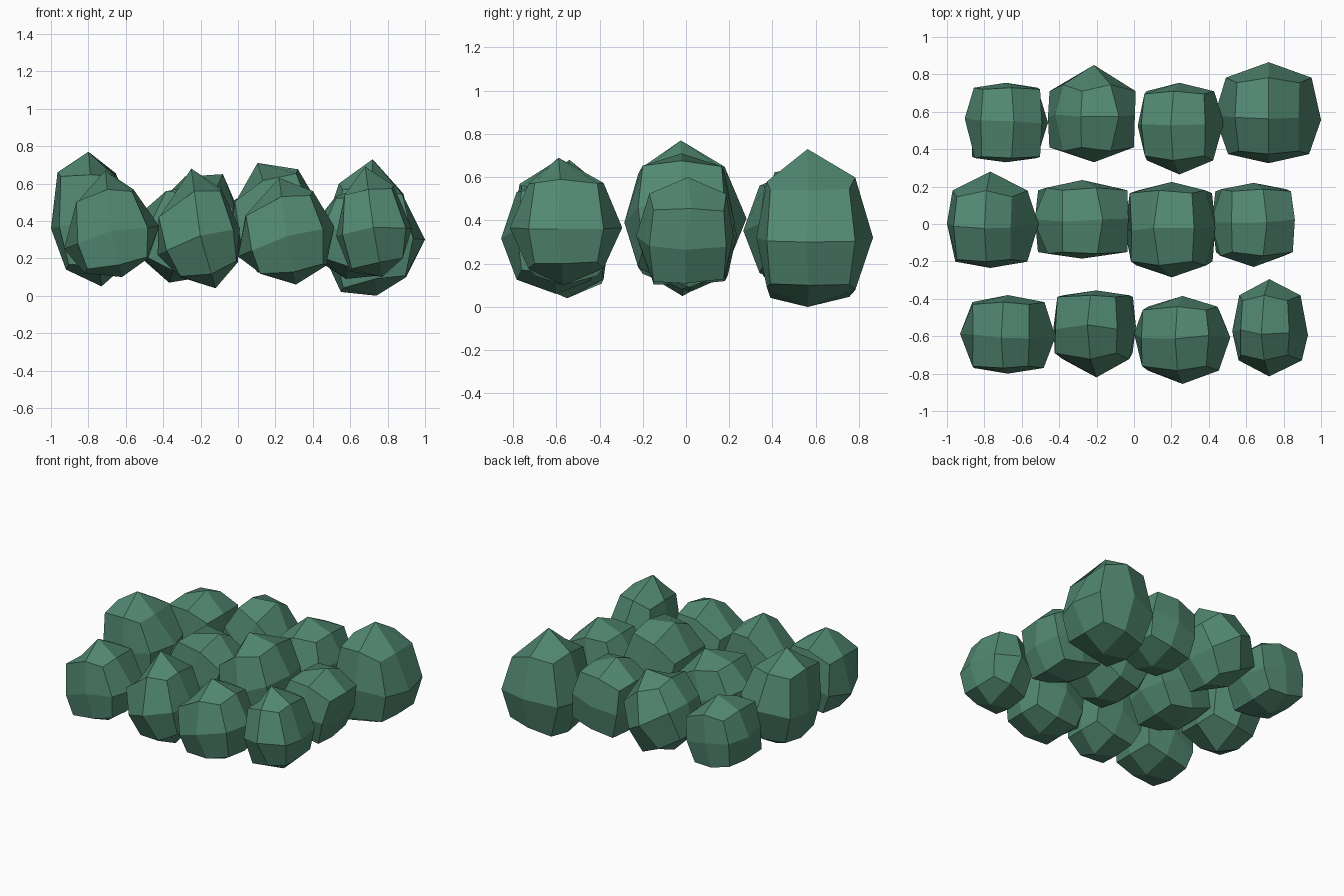
import bpy, bmesh, math, random

if "Cube" in bpy.data.objects:
    bpy.data.objects.remove(bpy.data.objects["Cube"])

green = bpy.data.materials.new("moss green stone")
green.diffuse_color = (0.085, 0.25, 0.17, 1)
green.use_nodes = True
green.node_tree.nodes["Principled BSDF"].inputs["Base Color"].default_value = green.diffuse_color

# stones with a distinct outline: y of front tip, front shoulder, waist, back
# shoulder, back tip, then eight waist points (x, z) clockwise from the peak
SHAPED = [
    ((-0.80, -0.76, -0.60, -0.43, -0.38),
     [(-.71, .67), (-.56, .57), (-.42, .37), (-.48, .20),
      (-.62, .10), (-.82, .12), (-.93, .25), (-.86, .50)]),
    ((-0.82, -0.69, -0.55, -0.39, -0.355),
     [(-.25, .68), (-.09, .57), (.01, .36), (0, .18),
      (-.12, .04), (-.31, .10), (-.43, .22), (-.42, .42)]),
    ((-0.855, -0.76, -0.60, -0.46, -0.385),
     [(.22, .63), (.40, .56), (.515, .37), (.47, .16),
      (.31, .06), (.12, .12), (0, .21), (.04, .43)]),
    ((-0.815, -0.70, -0.58, -0.41, -0.295),
     [(.68, .69), (.83, .59), (.93, .36), (.88, .20),
      (.77, .10), (.60, .13), (.525, .32), (.57, .54)]),
    ((-0.235, -0.19, -0.01, 0.145, 0.28),
     [(-.80, .77), (-.66, .64), (-.51, .45), (-.56, .20),
      (-.73, .05), (-.92, .14), (-1, .36), (-.965, .66)]),
    ((0.325, 0.39, 0.57, 0.755, 0.865),
     [(.72, .73), (.88, .54), (1, .30), (.90, .10),
      (.74, 0), (.55, .02), (.43, .28), (.54, .60)]),
]
# rounder stones: the same five y values, then x range, z range, tilt in degrees
ROUND = [
    ((-0.185, -0.15, 0.02, 0.18, 0.235), -0.54, -0.03, 0.07, 0.61, 20),
    ((-0.285, -0.20, -0.03, 0.165, 0.225), -0.05, 0.435, 0.08, 0.71, -20),
    ((-0.23, -0.15, 0.01, 0.175, 0.22), 0.41, 0.86, 0.09, 0.60, 15),
    ((0.33, 0.36, 0.55, 0.72, 0.755), -0.905, -0.46, 0.09, 0.60, 10),
    ((0.33, 0.41, 0.58, 0.71, 0.85), -0.46, 0.005, 0.08, 0.65, 28),
    ((0.265, 0.365, 0.53, 0.695, 0.755), 0.02, 0.48, 0.09, 0.64, -10),
]


def fit(values, low, high):
    a, b = min(values), max(values)
    return [low + (v - a) / (b - a) * (high - low) for v in values]


def round_outline(x0, x1, z0, z1, tilt):
    """Irregular eight-sided waist fitted to its ranges, with a slight peak."""
    pts = []
    for k in range(8):
        a = math.radians(tilt + k * 45)
        r = 1.15 if k == 0 else random.uniform(0.92, 1.08)
        pts.append((r * math.sin(a), r * math.cos(a)))
    return list(zip(fit([p[0] for p in pts], x0, x1), fit([p[1] for p in pts], z0, z1)))


def stone(name, ys, outline):
    """Faceted stone: a waist ring, two shoulder rings and two tips, all quads."""
    front_tip, front, waist, back, back_tip = ys
    cx = sum(p[0] for p in outline) / 8
    cz = sum(p[1] for p in outline) / 8
    mean = sum(math.hypot(x - cx, z - cz) for x, z in outline) / 8
    bm = bmesh.new()
    middle = [bm.verts.new((x, waist + random.uniform(-0.015, 0.015), z)) for x, z in outline]
    for shoulder_y, tip_y in ((front, front_tip), (back, back_tip)):
        ring = []
        for k, (x, z) in enumerate(outline):
            # shoulders are rounder than the waist, so peaks stand out
            r = math.hypot(x - cx, z - cz)
            s = (0.5 + 0.5 * mean / r) * (0.94 if k % 2 else 0.74)
            s *= random.uniform(0.96, 1.04)
            y = shoulder_y if k % 2 else shoulder_y + 0.25 * (tip_y - shoulder_y)
            ring.append(bm.verts.new((cx + s * (x - cx), y, cz + s * (z - cz))))
        tip = bm.verts.new((cx, tip_y, cz))
        for k in range(8):
            n = (k + 1) % 8
            bm.faces.new((middle[k], middle[n], ring[n], ring[k]))
            if k % 2 == 0:
                bm.faces.new((tip, ring[k], ring[n], ring[(k + 2) % 8]))
    bmesh.ops.recalc_face_normals(bm, faces=bm.faces[:])
    mesh = bpy.data.meshes.new(name)
    bm.to_mesh(mesh)
    bm.free()
    mesh.materials.append(green)
    bpy.context.collection.objects.link(bpy.data.objects.new(name, mesh))


random.seed(4)
for i, (ys, outline) in enumerate(SHAPED):
    stone(f"peaked_stone_{i + 1}", ys, outline)
for i, (ys, *ranges) in enumerate(ROUND):
    stone(f"round_stone_{i + 1}", ys, round_outline(*ranges))
